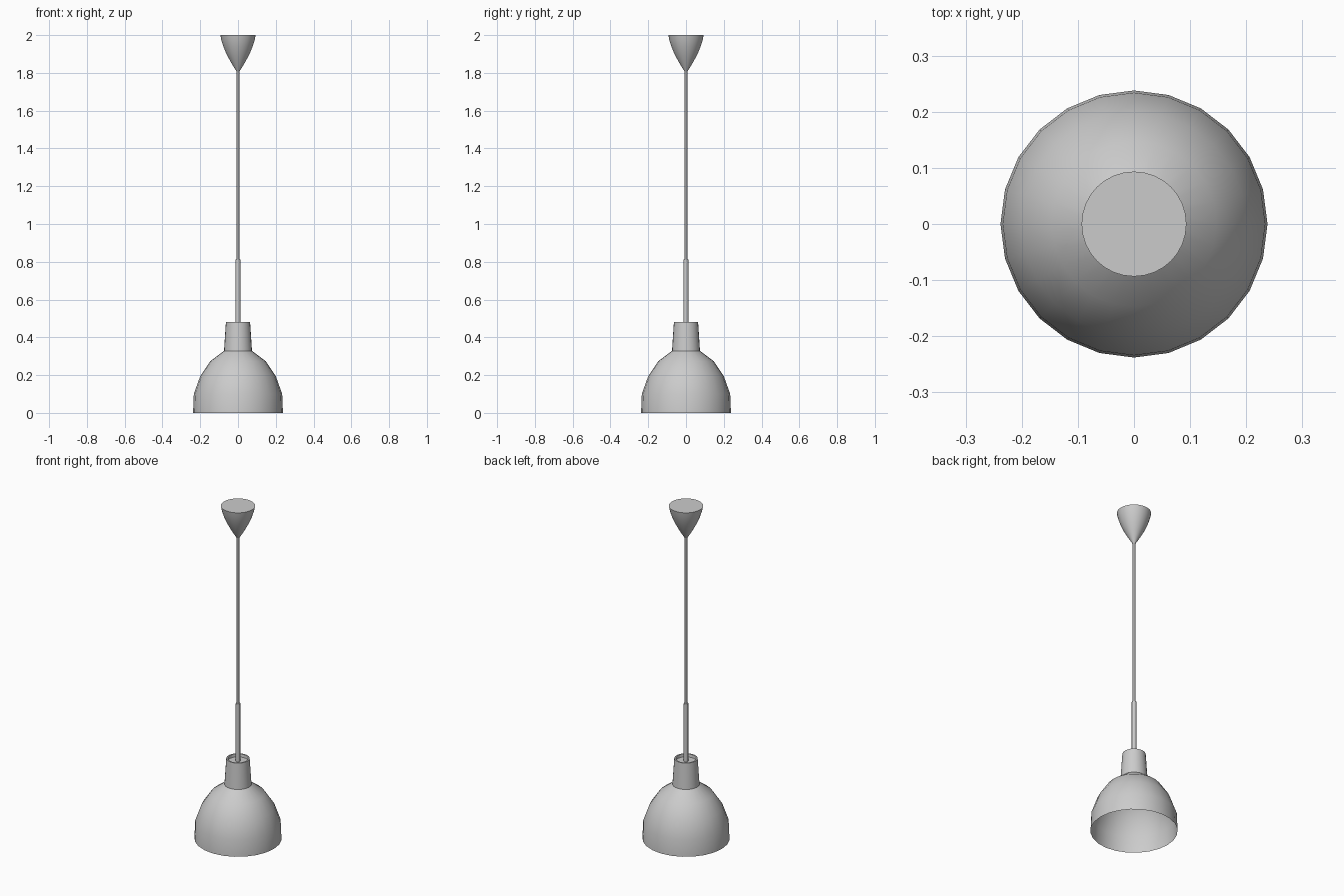
import bpy, bmesh, math

if "Cube" in bpy.data.objects:
    bpy.data.objects.remove(bpy.data.objects["Cube"])

grey = bpy.data.materials.new("light_grey")
grey.use_nodes = True
colour = (0.6, 0.6, 0.6, 1)
grey.diffuse_color = colour
grey.node_tree.nodes["Principled BSDF"].inputs["Base Color"].default_value = colour


def lathe(name, profile, sides, cap_start=False, cap_end=False, angle=35):
    """Spin a list of (radius, height) points around z."""
    bm = bmesh.new()
    rings = [[bm.verts.new((r * math.cos(math.tau * i / sides),
                            r * math.sin(math.tau * i / sides), z))
              for i in range(sides)] for r, z in profile]
    for low, high in zip(rings, rings[1:]):
        for i in range(sides):
            j = (i + 1) % sides
            bm.faces.new((low[i], low[j], high[j], high[i]))
    if cap_start:
        bm.faces.new(rings[0][::-1])
    if cap_end:
        bm.faces.new(rings[-1])
    mesh = bpy.data.meshes.new(name)
    bm.to_mesh(mesh)
    bm.free()
    mesh.materials.append(grey)
    obj = bpy.data.objects.new(name, mesh)
    bpy.context.collection.objects.link(obj)
    bpy.ops.object.select_all(action="DESELECT")
    obj.select_set(True)
    bpy.context.view_layer.objects.active = obj
    bpy.ops.object.shade_smooth_by_angle(angle=math.radians(angle))
    return obj


# Open bell shade with its tapered neck and recessed top
lathe("shade", [(0.238, 0), (0.234, 0.1), (0.2, 0.195), (0.147, 0.274),
                (0.074, 0.328), (0.064, 0.482), (0.056, 0.482), (0.054, 0.465)],
      24, cap_end=True, angle=40)

# Stem, cord and ceiling cup
lathe("stem", [(0.0125, 0.465), (0.0125, 0.812)], 16, True, True)
lathe("cord", [(0.007, 0.8), (0.007, 1.83)], 12, True, True)
lathe("ceiling_cup", [(0.008, 1.808), (0.025, 1.835), (0.044, 1.868), (0.062, 1.902),
                      (0.077, 1.938), (0.088, 1.972), (0.0935, 2)],
      32, True, True)
